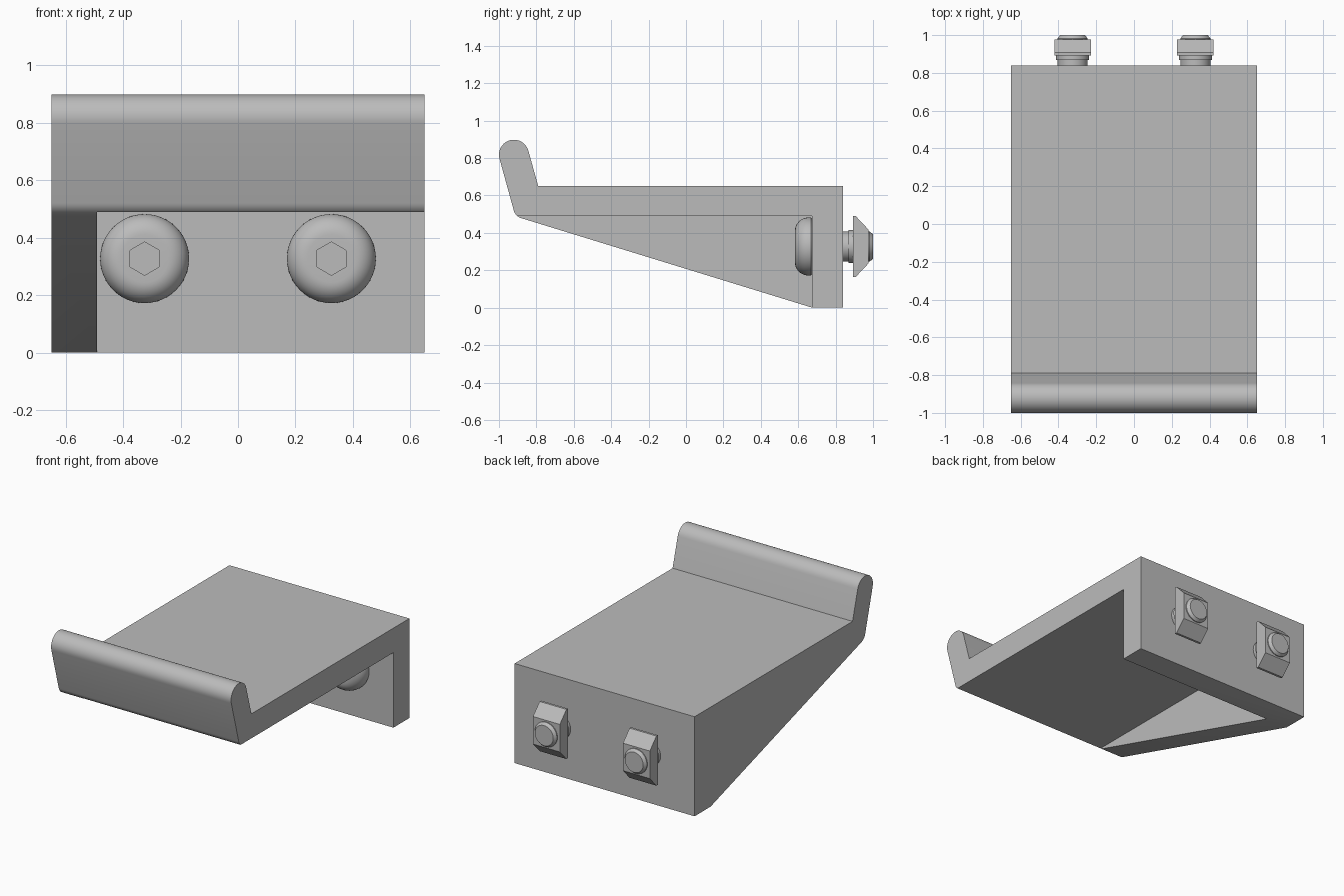
import bpy, bmesh, math
from mathutils import Matrix, Vector

cube = bpy.data.objects.get("Cube")
if cube:
    bpy.data.objects.remove(cube)

grey = bpy.data.materials.new("plain grey")
grey.use_nodes = True
colour = (0.5, 0.5, 0.5, 1)
grey.diffuse_color = colour
grey.node_tree.nodes["Principled BSDF"].inputs["Base Color"].default_value = colour


def finish(bm, name, helper=False):
    bmesh.ops.remove_doubles(bm, verts=bm.verts, dist=1e-5)
    bmesh.ops.recalc_face_normals(bm, faces=bm.faces)
    mesh = bpy.data.meshes.new(name)
    bm.to_mesh(mesh)
    bm.free()
    mesh.materials.append(grey)
    obj = bpy.data.objects.new(name, mesh)
    bpy.context.collection.objects.link(obj)
    if helper:
        obj.hide_render = True
        obj.hide_set(True)
    return obj


def extrude_x(name, profile, x0, x1, helper=False):
    """Extrude a (y, z) outline from x0 to x1."""
    bm = bmesh.new()
    face = bm.faces.new([bm.verts.new((x0, y, z)) for y, z in profile])
    grown = bmesh.ops.extrude_face_region(bm, geom=[face])["geom"]
    bmesh.ops.translate(bm, vec=(x1 - x0, 0, 0),
                        verts=[g for g in grown if isinstance(g, bmesh.types.BMVert)])
    return finish(bm, name, helper)


def arc(cy, cz, r, a0, a1, n):
    angles = [math.radians(a0 + (a1 - a0) * i / n) for i in range(n + 1)]
    return [(cy + r * math.cos(a), cz + r * math.sin(a)) for a in angles]


def revolve(name, profile, x, z):
    """Spin a (radius, y) profile about a y-parallel axis."""
    bm = bmesh.new()
    verts = [bm.verts.new((x + r, y, z)) for r, y in profile]
    edges = [bm.edges.new(pair) for pair in zip(verts, verts[1:])]
    bmesh.ops.spin(bm, geom=verts + edges, cent=(x, 0, z), axis=(0, 1, 0),
                   angle=math.tau, steps=48)
    return finish(bm, name)


def cut(obj, cutter):
    mod = obj.modifiers.new("cut", "BOOLEAN")
    mod.operation = "DIFFERENCE"
    mod.solver = "EXACT"
    mod.object = cutter
    bpy.context.view_layer.update()
    result = bpy.data.meshes.new_from_object(
        obj.evaluated_get(bpy.context.evaluated_depsgraph_get()))
    obj.modifiers.clear()
    obj.data = result
    bpy.data.objects.remove(cutter)


def smooth(obj, angle=25):
    bpy.ops.object.select_all(action="DESELECT")
    obj.select_set(True)
    bpy.context.view_layer.objects.active = obj
    bpy.ops.object.shade_smooth_by_angle(angle=math.radians(angle))


# Bracket: shelf, wall, rounded lip and one side rib, hollowed by a pocket
outline = [(0.84, 0), (0.84, 0.65), (-0.79, 0.65)]
outline += arc(-0.92, 0.818, 0.08, 15.4, 195.4, 20)
outline += arc(-0.863, 0.536, 0.06, 195.4, 252.9, 8)
outline += [(0.675, 0)]
bracket = extrude_x("bracket", outline, -0.65, 0.65)
pocket = extrude_x("pocket_cutter",
                   [(-2, -1), (0.675, -1), (0.675, 0.49), (-2, 0.49)], -0.49, 1, True)
cut(bracket, pocket)
smooth(bracket)

# Bolts with domed socket heads, and the slot nuts behind the wall
BOLT_Z = 0.327
dome = [(0.083 + 0.072 * math.sin(t), 0.655 - 0.073 * math.cos(t))
        for t in [math.pi / 2 * i / 10 for i in range(11)]]
shank = [(0.155, 0.668), (0.148, 0.675), (0.08, 0.675), (0.08, 0.868),
         (0.088, 0.868), (0.088, 0.9), (0.08, 0.9), (0.08, 0.982),
         (0.066, 1.0), (0, 1.0)]
nut_half = [(0.893, 0.162), (0.908, 0.162), (0.976, 0.09)]

for side, x in (("right", -0.325), ("left", 0.325)):
    bolt = revolve(side + "_bolt", [(0, 0.582)] + dome + shank, x, BOLT_Z)
    bm = bmesh.new()
    bmesh.ops.create_cone(bm, cap_ends=True, segments=6, radius1=0.058,
                          radius2=0.058, depth=0.12,
                          matrix=Matrix.Translation(Vector((x, 0.58, BOLT_Z)))
                          @ Matrix.Rotation(math.pi / 2, 4, "X"))
    # Keep a socket corner pointing straight up
    if max(v.co.z for v in bm.verts) < BOLT_Z + 0.055:
        bmesh.ops.rotate(bm, verts=bm.verts, cent=(x, 0, BOLT_Z),
                         matrix=Matrix.Rotation(math.pi / 6, 3, "Y"))
    cut(bolt, finish(bm, "socket_cutter", True))
    smooth(bolt)

    nut = [(y, BOLT_Z + h) for y, h in nut_half]
    nut += [(y, BOLT_Z - h) for y, h in reversed(nut_half)]
    extrude_x(side + "_slot_nut", nut, x - 0.097, x + 0.097)
